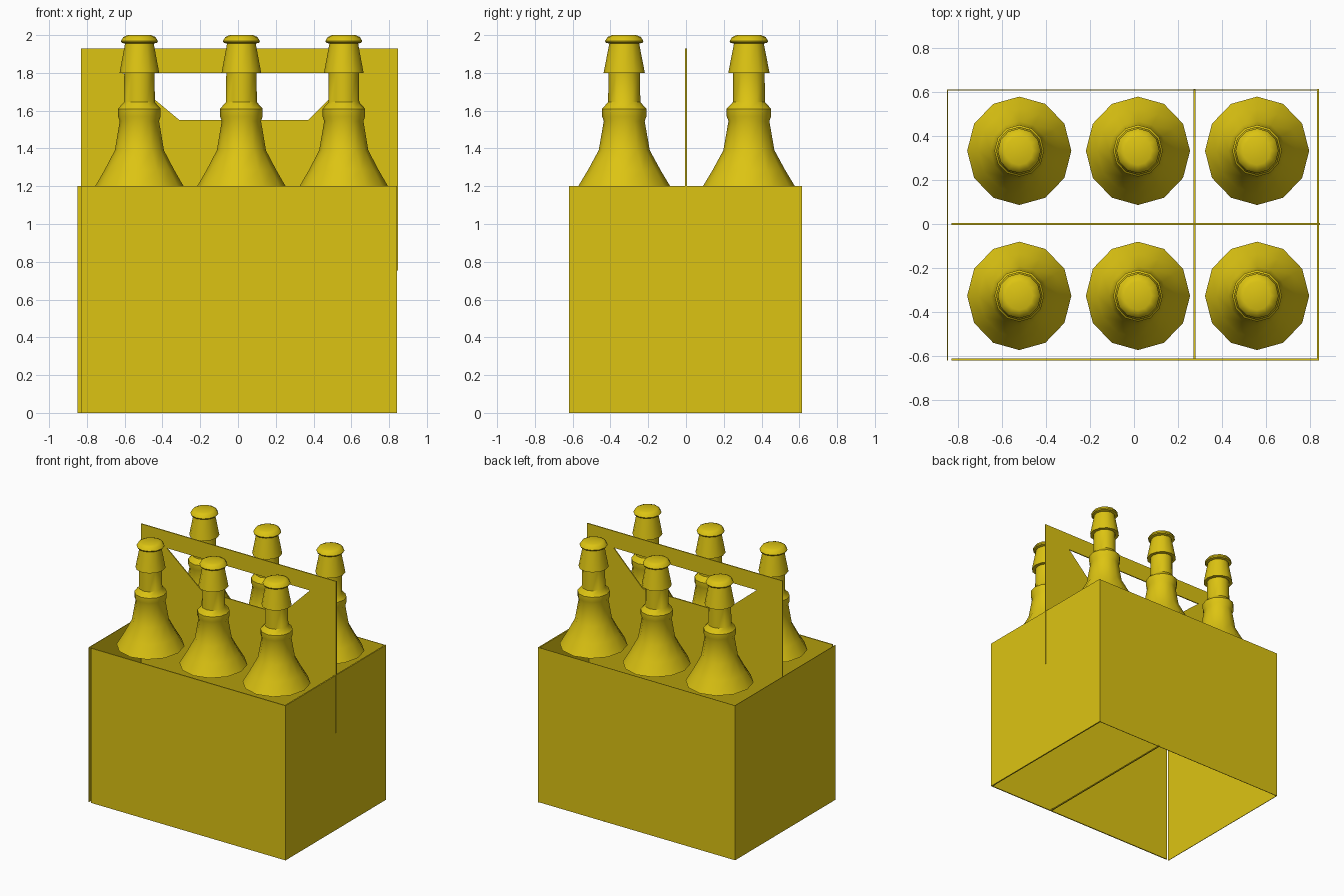
import bpy, bmesh, math

cube = bpy.data.objects.get("Cube")
if cube:
    bpy.data.objects.remove(cube, do_unlink=True)

gold = bpy.data.materials.new("golden_yellow")
gold.use_nodes = True
COLOUR = (0.72, 0.55, 0.006, 1)
gold.diffuse_color = COLOUR
gold.node_tree.nodes["Principled BSDF"].inputs["Base Color"].default_value = COLOUR


def finish(name, bm):
    bmesh.ops.recalc_face_normals(bm, faces=bm.faces[:])
    mesh = bpy.data.meshes.new(name)
    bm.to_mesh(mesh)
    bm.free()
    mesh.materials.append(gold)
    obj = bpy.data.objects.new(name, mesh)
    bpy.context.collection.objects.link(obj)
    return obj


def panel(name, low, high):
    """Thin board between two opposite corners."""
    bm = bmesh.new()
    bmesh.ops.create_cube(bm, size=1)
    for v in bm.verts:
        v.co = [h if c > 0 else l for c, l, h in zip(v.co, low, high)]
    return finish(name, bm)


# Carton walls, open at top and bottom
H = 1.2
panel("front_wall", (-0.83, -0.62, 0), (0.842, -0.612, H))
panel("back_wall", (-0.85, 0.608, 0), (0.832, 0.612, H))
panel("left_wall", (0.832, -0.612, 0), (0.842, 0.615, H))
panel("right_wall", (-0.85, -0.62, 0), (-0.846, 0.612, H))

# Narrow seam strip across the open bottom
panel("bottom_strip", (0.27, -0.612, 0), (0.28, 0.615, 0.008))

# Centre carrying board with a tapered hand hole
bm = bmesh.new()
outer = [(-0.83, 0.755), (0.846, 0.755), (0.846, 1.93), (-0.83, 1.93)]
hole = [(-0.31, 1.55), (0.37, 1.55), (0.62, 1.8), (-0.61, 1.8)]
rings = [[bm.verts.new((x, -0.004, z)) for x, z in pts] for pts in (outer, hole)]
for i in range(4):
    j = (i + 1) % 4
    bm.faces.new((rings[0][i], rings[0][j], rings[1][j], rings[1][i]))
sheet = bmesh.ops.extrude_face_region(bm, geom=bm.faces[:], use_keep_orig=True)
for v in sheet["geom"]:
    if isinstance(v, bmesh.types.BMVert):
        v.co.y += 0.008
finish("carrying_handle", bm)

# Bottle tops: radius and height from shoulder to cap
PROFILE = [(0.237, 1.195), (0.185, 1.285), (0.13, 1.39), (0.104, 1.545),
           (0.113, 1.57), (0.113, 1.61), (0.082, 1.645), (0.08, 1.8),
           (0.105, 1.8), (0.076, 1.955), (0.094, 1.96), (0.098, 1.968),
           (0.085, 1.99), (0.062, 2.0)]
SIDES = 12


def bottle(name, cx, cy):
    bm = bmesh.new()
    rings = []
    for r, z in PROFILE:
        angles = [math.tau * k / SIDES for k in range(SIDES)]
        rings.append([bm.verts.new((cx + r * math.cos(a), cy + 1.04 * r * math.sin(a), z))
                      for a in angles])
    for lower, upper in zip(rings, rings[1:]):
        for k in range(SIDES):
            n = (k + 1) % SIDES
            bm.faces.new((lower[k], lower[n], upper[n], upper[k]))
    bm.faces.new(rings[-1])
    obj = finish(name, bm)
    bpy.ops.object.select_all(action="DESELECT")
    obj.select_set(True)
    bpy.context.view_layer.objects.active = obj
    bpy.ops.object.shade_smooth_by_angle(angle=math.radians(40))


for row, y in (("front", -0.327), ("back", 0.333)):
    for place, x in (("right", -0.522), ("middle", 0.018), ("left", 0.56)):
        bottle(f"{row}_{place}_bottle", x, y)
